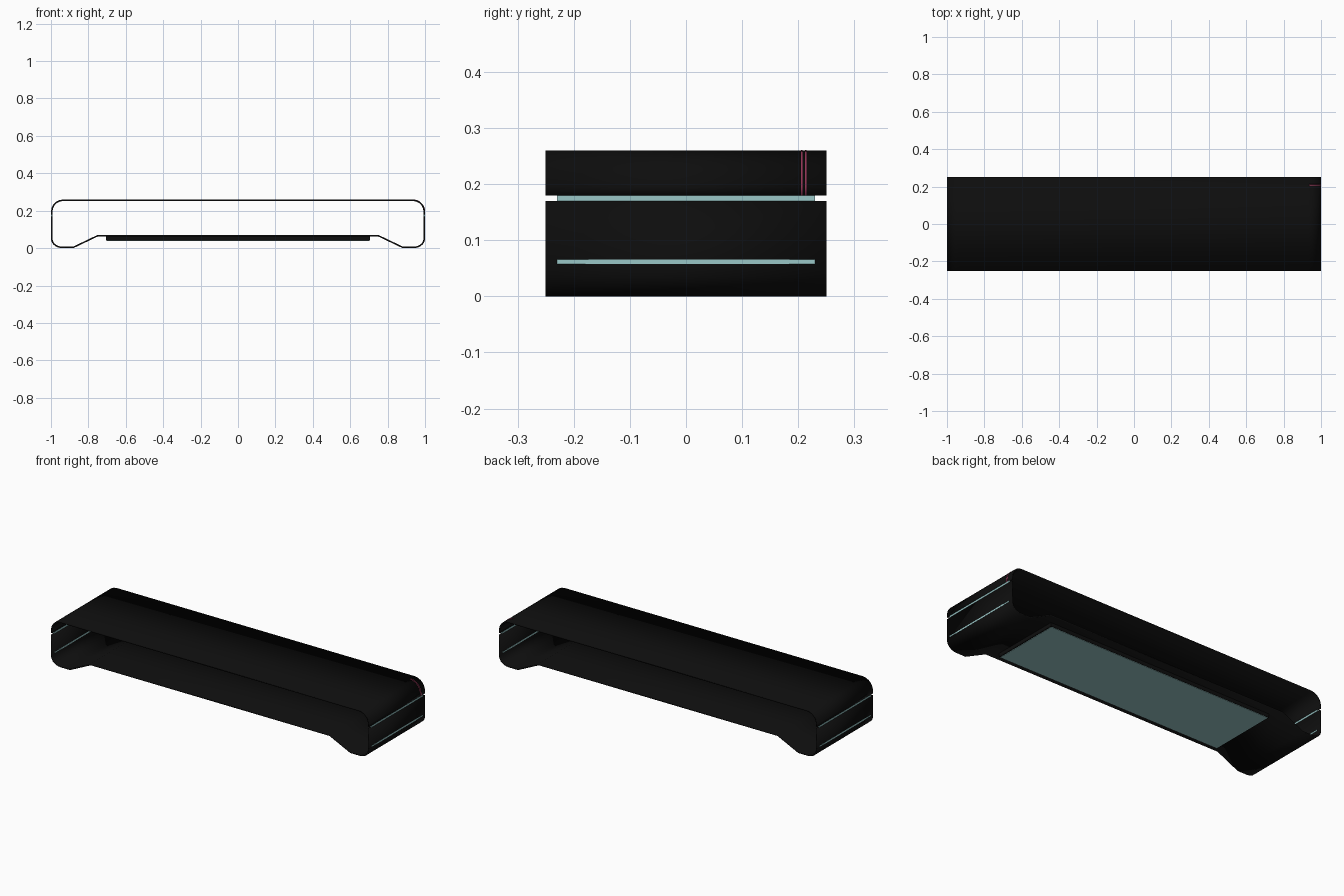
import bpy, bmesh, math

if "Cube" in bpy.data.objects:
    bpy.data.objects.remove(bpy.data.objects["Cube"])

WALL = 0.008
HALF_DEPTH = 0.25


def material(name, rgb):
    mat = bpy.data.materials.new(name)
    mat.use_nodes = True
    col = (*rgb, 1.0)
    mat.diffuse_color = col
    mat.node_tree.nodes["Principled BSDF"].inputs["Base Color"].default_value = col
    return mat


black = material("matte black", (0.004, 0.004, 0.004))
teal = material("pale teal", (0.32, 0.57, 0.57))
pink = material("deep pink", (0.5, 0.06, 0.16))


def add_object(name, bm, *mats):
    mesh = bpy.data.meshes.new(name)
    bm.to_mesh(mesh)
    bm.free()
    obj = bpy.data.objects.new(name, mesh)
    bpy.context.collection.objects.link(obj)
    for mat in mats:
        mesh.materials.append(mat)
    return obj


def arc(cx, cz, rx, rz, start, end, steps=5):
    angles = [math.radians(start + (end - start) * i / steps) for i in range(steps + 1)]
    return [(cx + rx * math.cos(a), cz + rz * math.sin(a)) for a in angles]


def mirrored(path):
    return [(-x, z) for x, z in reversed(path)]


def sheet(name, path, y0, y1, mat, thickness, offset):
    """Sweep an x-z path along y and thicken it."""
    bm = bmesh.new()
    rows = [[bm.verts.new((x, y, z)) for y in (y0, y1)] for x, z in path]
    for a, b in zip(rows, rows[1:]):
        bm.faces.new((a[0], a[1], b[1], b[0]))
    obj = add_object(name, bm, mat)
    mod = obj.modifiers.new("thickness", "SOLIDIFY")
    mod.thickness = thickness
    mod.offset = offset
    mod.use_even_offset = True
    bpy.ops.object.select_all(action="DESELECT")
    obj.select_set(True)
    bpy.context.view_layer.objects.active = obj
    bpy.ops.object.shade_smooth_by_angle(angle=math.radians(25))
    return obj


def box(name, low, high, *mats):
    bm = bmesh.new()
    bmesh.ops.create_cube(bm, size=1)
    for v in bm.verts:
        v.co = [(a + b) / 2 + c * (b - a) for a, b, c in zip(low, high, v.co)]
    return add_object(name, bm, *mats)


# Upper shell: an open hood with rounded shoulders
shoulder = [(1, 0.18)] + arc(0.935, 0.195, 0.065, 0.065, 0, 90)
sheet("upper_shell", shoulder + mirrored(shoulder), -HALF_DEPTH, HALF_DEPTH, black, WALL, -1)

# Lower shell: rounded feet, sloping up to a raised floor
foot = [(0.75, 0.062), (0.88, 0)] + arc(0.94, 0.05, 0.06, 0.05, -90, 0) + [(1, 0.17)]
sheet("lower_shell", mirrored(foot) + foot, -HALF_DEPTH, HALF_DEPTH, black, WALL, -1)

# Light strips in the end walls
for side, sign in (("left", 1), ("right", -1)):
    for level, z0, z1 in (("upper", 0.17, 0.18), ("lower", 0.058, 0.066)):
        xs = sorted((sign * 0.991, sign * 1.0005))
        box(f"{side}_{level}_strip", (xs[0], -0.23, z0), (xs[1], 0.23, z1), teal)

# Thin pink lines over the left shoulder
for i, y in enumerate((0.205, 0.212)):
    sheet(f"accent_line_{i + 1}", shoulder, y, y + 0.003, pink, 0.001, 1)

# Under-floor panel with a teal lower face
box("floor_panel", (-0.705, -0.2, 0.041), (0.705, 0.2, 0.063), black)
box("floor_panel_face", (-0.7, -0.198, 0.039), (0.7, 0.198, 0.042), teal)
